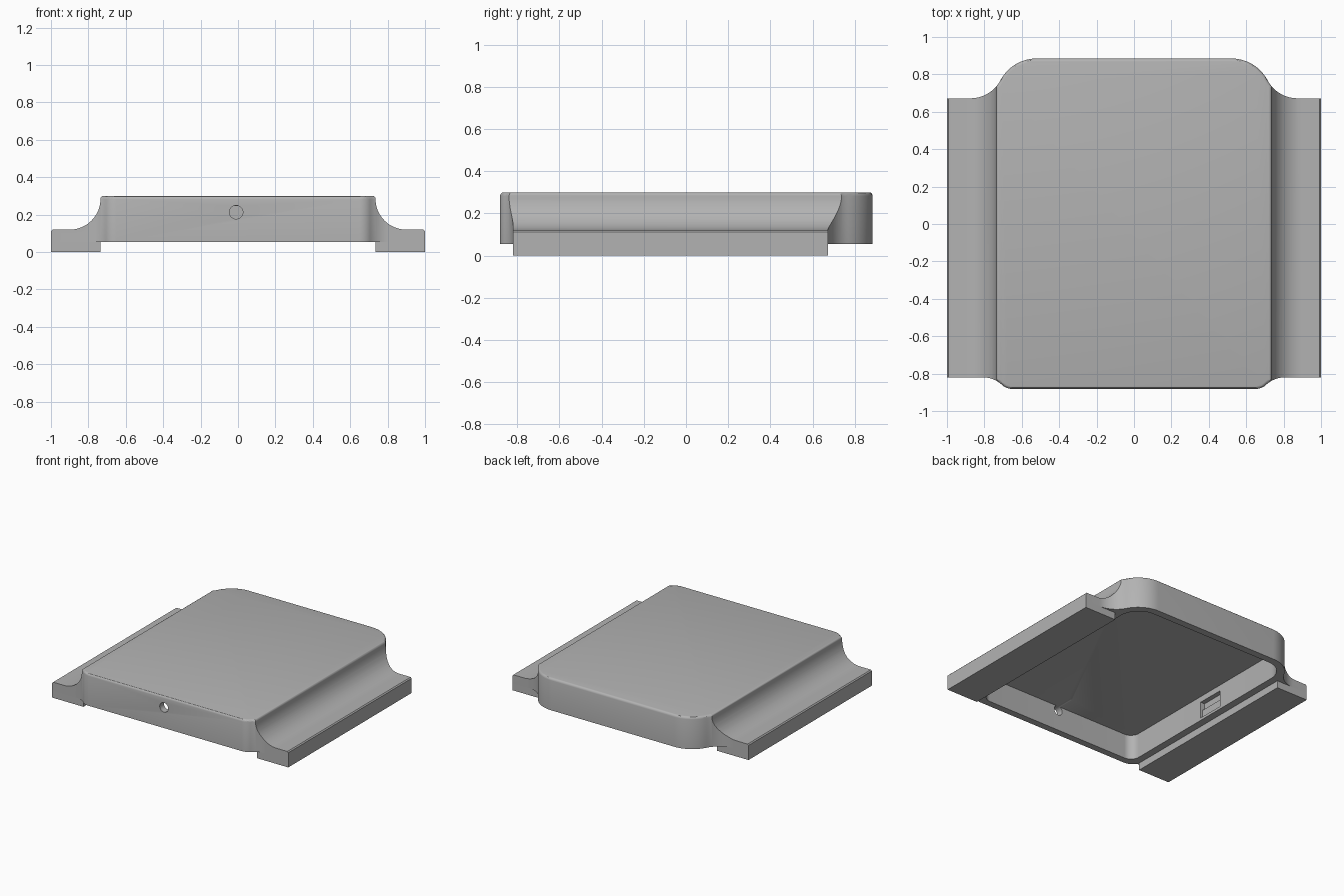
import bpy, bmesh, math
from mathutils import Vector

if "Cube" in bpy.data.objects:
    bpy.data.objects.remove(bpy.data.objects["Cube"], do_unlink=True)

grey = bpy.data.materials.new("matte_grey")
grey.use_nodes = True
COLOUR = (0.45, 0.45, 0.45, 1)
grey.diffuse_color = COLOUR
grey.node_tree.nodes["Principled BSDF"].inputs["Base Color"].default_value = COLOUR


def arc(cx, cy, r, a0, a1, n=14):
    """Points on an arc, angles in degrees."""
    angles = [math.radians(a0 + (a1 - a0) * i / n) for i in range(n + 1)]
    return [(cx + r * math.cos(a), cy + r * math.sin(a)) for a in angles]


def prism(name, outline, to_3d, depth, top_round=0):
    """Extrude a closed outline along the depth vector, optionally rounding its far rim."""
    bm = bmesh.new()
    base = bm.faces.new([bm.verts.new(to_3d(*p)) for p in outline])
    ext = bmesh.ops.extrude_face_region(bm, geom=[base], use_keep_orig=True)
    moved = [g for g in ext["geom"] if isinstance(g, bmesh.types.BMVert)]
    bmesh.ops.translate(bm, verts=moved, vec=Vector(depth))
    if top_round:
        rim = [g for g in ext["geom"] if isinstance(g, bmesh.types.BMEdge)]
        bmesh.ops.bevel(bm, geom=rim, offset=top_round, segments=3, profile=0.5,
                        affect='EDGES', clamp_overlap=False)
    bmesh.ops.recalc_face_normals(bm, faces=bm.faces)
    mesh = bpy.data.meshes.new(name)
    bm.to_mesh(mesh)
    bm.free()
    mesh.materials.append(grey)
    obj = bpy.data.objects.new(name, mesh)
    bpy.context.collection.objects.link(obj)
    return obj


def box(name, x0, x1, y0, y1, z0, z1):
    return prism(name, [(x0, y0), (x1, y0), (x1, y1), (x0, y1)],
                 lambda x, y: (x, y, z0), (0, 0, z1 - z0))


def boolean(target, tool, operation):
    mod = target.modifiers.new("cut", 'BOOLEAN')
    mod.operation, mod.solver, mod.object = operation, 'EXACT', tool
    tool.hide_render = True
    bpy.context.view_layer.objects.active = target
    bpy.ops.object.modifier_apply(modifier=mod.name)
    bpy.data.objects.remove(tool, do_unlink=True)


def mirrored(half):
    """Close an outline by mirroring its right half across x = 0."""
    return half + [(-x, y) for x, y in reversed(half)]


def s_curve(cx, cy, r, angle, y_end, side):
    """Rounded corner flowing into a hollow curve that ends level at y_end."""
    s = math.sin(math.radians(angle))
    gap = side * (y_end - cy)
    hollow = (r * s - gap) / (1 - s)
    hx = cx + (r + hollow) * math.cos(math.radians(angle))
    hy = y_end + side * hollow
    convex = arc(cx, cy, r, side * 90, side * angle)
    concave = arc(hx, hy, hollow, side * (180 + angle), side * 270)
    return convex + concave[1:]


FLOOR, TOP = 0.055, 0.30
FRONT, BACK = -0.82, 0.672

# Plan of the cover: rounded body blending into the side flanges
front_curve = s_curve(0.65, -0.80, 0.082, 47, FRONT, -1)
back_curve = s_curve(0.52, 0.665, 0.22, 28, BACK, 1)
plan = mirrored(front_curve + [(1, FRONT), (1, BACK)] + back_curve[::-1])
cover = prism("cover", plan, lambda x, y: (x, y, FLOOR),
              (0, 0, TOP + 0.0005 - FLOOR), top_round=0.018)

# Cross-section: flat flange, hollow curve, rounded shoulder
section = ([(1, -0.1), (1, 0.112), (0.992, 0.12)]
           + arc(0.9, 0.285, 0.165, 270, 180, 20)
           + arc(0.72, 0.285, 0.015, 0, 90, 5)[1:])
shape = prism("section_cutter", mirrored(section),
              lambda x, z: (x, -1.2, z), (0, 2.4, 0))
boolean(cover, shape, 'INTERSECT')

# Hollow underside
cavity = mirrored(arc(0.61, -0.76, 0.07, -90, 0) + arc(0.52, 0.67, 0.16, 0, 90))
boolean(cover, prism("cavity_cutter", cavity, lambda x, y: (x, y, -0.1),
                     (0, 0, 0.345)), 'DIFFERENCE')

# Round hole through the front wall
hole = arc(-0.01, 0.213, 0.036, 0, 360, 32)[:-1]
boolean(cover, prism("hole_cutter", hole, lambda x, z: (x, -1, z),
                     (0, 0.3, 0)), 'DIFFERENCE')

# Shallow catch recess in one inner side wall, with its ledge
boolean(cover, box("recess_cutter", -0.715, -0.6, -0.09, 0.12, 0.075, 0.2), 'DIFFERENCE')
box("recess_ledge", -0.72, -0.695, -0.09, 0.12, 0.07, 0.14)

# Flat feet under both flanges
feet = [box(name, min(a, b), max(a, b), FRONT, BACK, 0, FLOOR)
        for name, a, b in (("left_foot", 0.735, 1), ("right_foot", -0.735, -1))]

bpy.ops.object.select_all(action='DESELECT')
cover.select_set(True)
bpy.context.view_layer.objects.active = cover
bpy.ops.object.shade_smooth_by_angle(angle=math.radians(30))
